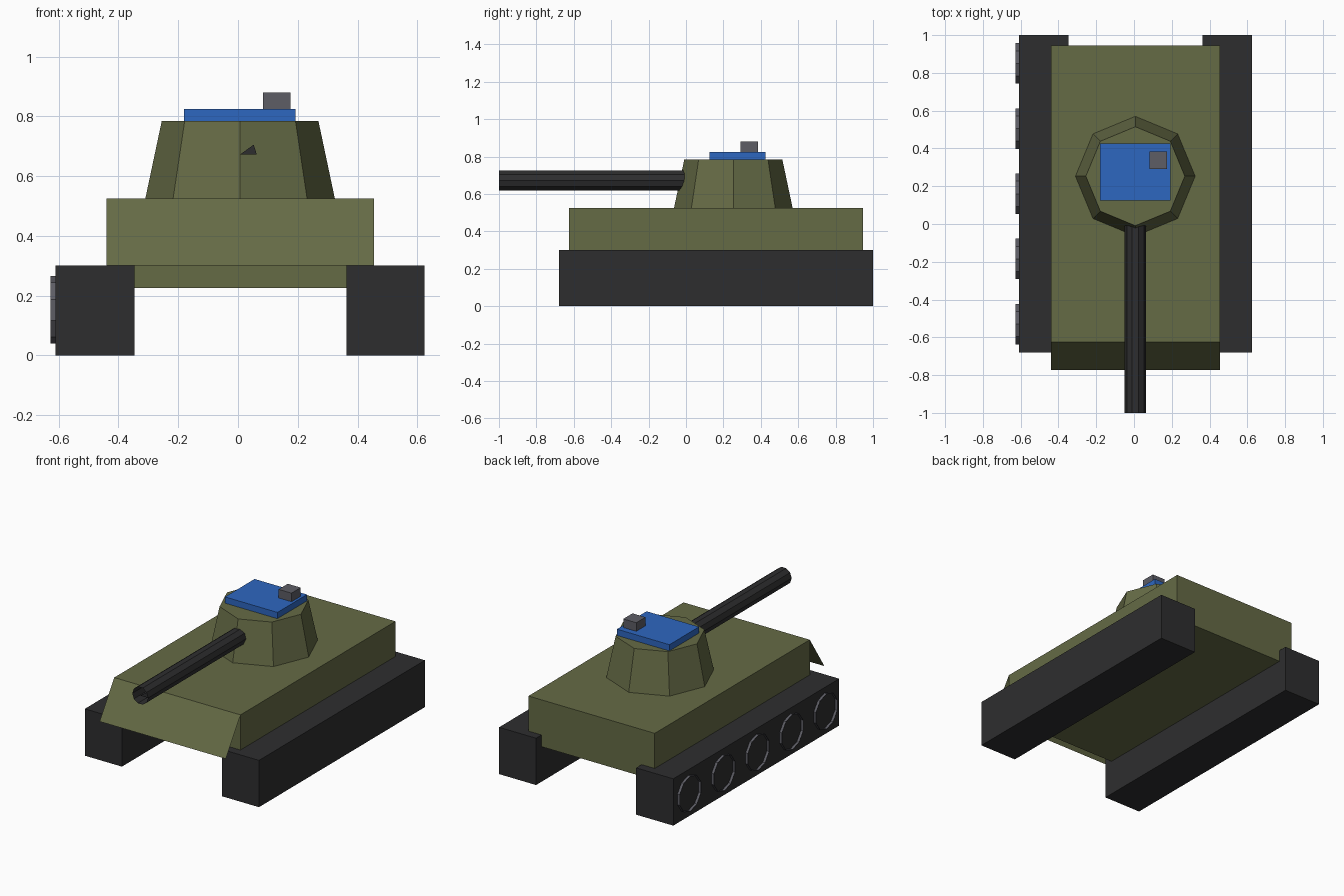
import bpy, bmesh
from math import sin, cos, pi

cube = bpy.data.objects.get("Cube")
if cube:
    bpy.data.objects.remove(cube)


def material(name, rgb):
    m = bpy.data.materials.new(name)
    m.use_nodes = True
    m.diffuse_color = (*rgb, 1)
    m.node_tree.nodes["Principled BSDF"].inputs["Base Color"].default_value = (*rgb, 1)
    return m


OLIVE = material("olive", (0.13, 0.145, 0.06))
BLACK = material("track black", (0.027, 0.027, 0.028))
GREY = material("grey", (0.11, 0.11, 0.13))
BLUE = material("blue", (0.027, 0.135, 0.53))


def make(name, verts, faces, mat):
    me = bpy.data.meshes.new(name)
    me.from_pydata(verts, [], faces)
    me.materials.append(mat)
    ob = bpy.data.objects.new(name, me)
    bpy.context.collection.objects.link(ob)
    return ob


def box(name, x, y, z, mat):
    bm = bmesh.new()
    bmesh.ops.create_cube(bm, size=1)
    for v in bm.verts:
        v.co = [r[0] if c < 0 else r[1] for c, r in zip(v.co, (x, y, z))]
    me = bpy.data.meshes.new(name)
    bm.to_mesh(me)
    bm.free()
    me.materials.append(mat)
    bpy.context.collection.objects.link(bpy.data.objects.new(name, me))


def tube(name, place, n, mat, caps=()):
    """Open tube; place(end, cos, sin) gives each rim point."""
    ring = [2 * pi * i / n for i in range(n)]
    verts = [place(e, cos(a), sin(a)) for e in (0, 1) for a in ring]
    faces = [(i, (i + 1) % n, n + (i + 1) % n, n + i) for i in range(n)]
    faces += caps
    return make(name, verts, faces, mat)


MID = 0.007

# Hull and sloped front plate
HULL_X = (-0.44, 0.455)
box("hull", HULL_X, (-0.625, 0.945), (0.225, 0.525), OLIVE)
l, r = HULL_X
make("front_plate", [(l, -0.625, 0.525), (r, -0.625, 0.525),
                     (r, -0.773, 0.30), (l, -0.773, 0.30)], [(0, 1, 2, 3)], OLIVE)

# Tracks
for name, x in (("right_track", (-0.61, -0.347)), ("left_track", (0.363, 0.625))):
    box(name, x, (-0.68, 1.0), (0, 0.3), BLACK)

# Wheel rims, on the right side only
for i in range(5):
    y = 0.85 - 0.345 * i
    tube(f"wheel_rim_{i + 1}",
         lambda e, c, s: (-0.627 + 0.02 * e, y + 0.113 * s, 0.152 + 0.113 * c), 10, GREY)

# Turret
tube("turret", lambda e, c, s: (MID + (0.317 - 0.055 * e) * c,
                                0.253 + (0.317 - 0.055 * e) * s, 0.525 + 0.26 * e),
     8, OLIVE, [tuple(range(8, 16))])

# Gun barrel, open at the muzzle apart from one sliver
tube("barrel", lambda e, c, s: (MID + 0.056 * c, -e, 0.672 + 0.056 * s), 10, BLACK)
make("muzzle_sliver", [(MID, -1, 0.672), (MID + 0.056, -1, 0.672),
                       (MID + 0.056 * cos(pi / 5), -1, 0.672 + 0.056 * sin(pi / 5))],
     [(0, 1, 2)], BLACK)

# Roof hatch and sight
box("roof_hatch", (-0.18, 0.192), (0.125, 0.425), (0.785, 0.825), BLUE)
box("sight_block", (0.083, 0.175), (0.292, 0.385), (0.825, 0.88), GREY)
